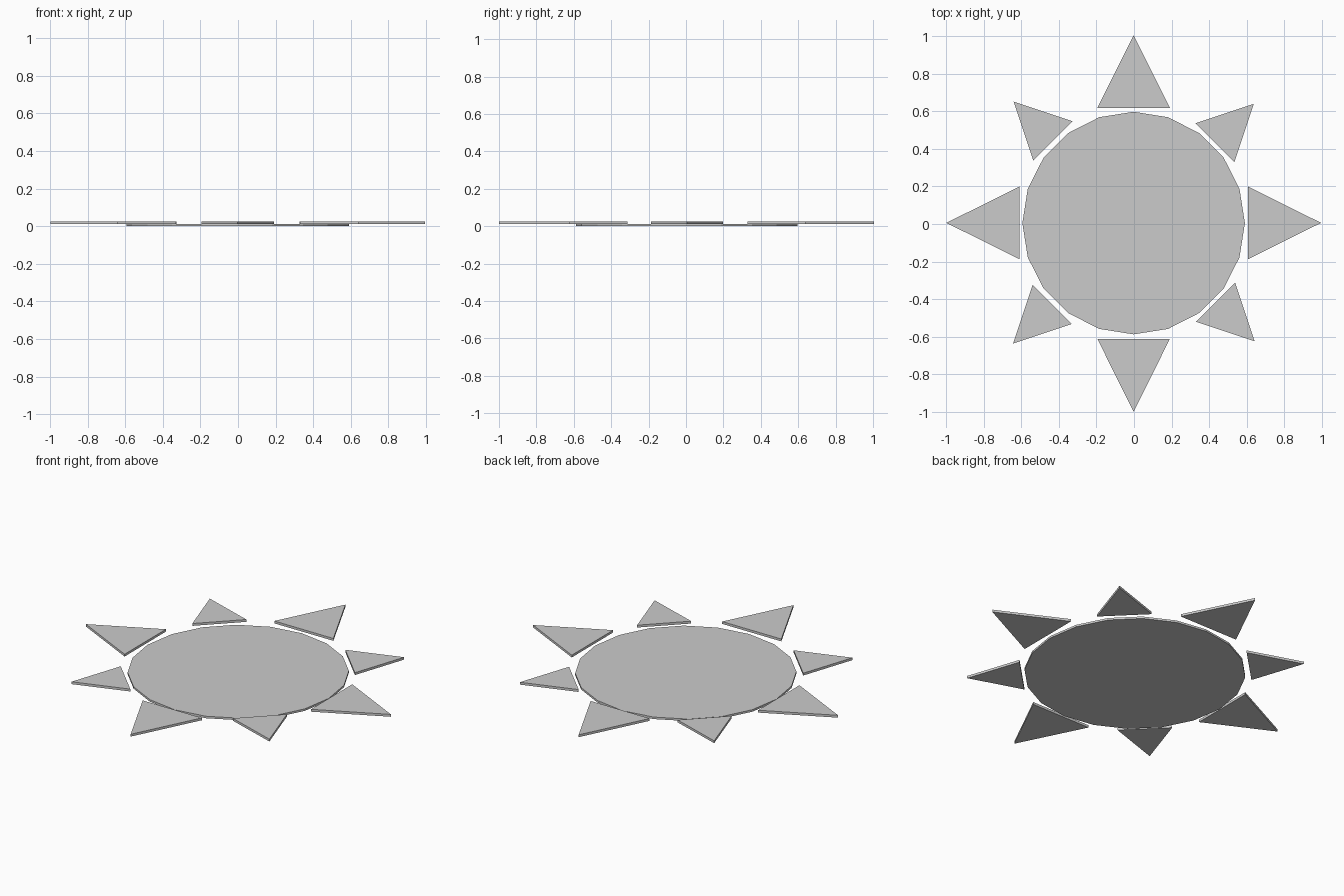
import bpy, bmesh, math

if "Cube" in bpy.data.objects:
    bpy.data.objects.remove(bpy.data.objects["Cube"])


def prism(name, points, z0, z1):
    """Closed flat prism from a counter-clockwise outline."""
    bm = bmesh.new()
    face = bm.faces.new([bm.verts.new((x, y, z0)) for x, y in points])
    ext = bmesh.ops.extrude_face_region(bm, geom=[face], use_keep_orig=True)
    top = [v for v in ext["geom"] if isinstance(v, bmesh.types.BMVert)]
    bmesh.ops.translate(bm, verts=top, vec=(0, 0, z1 - z0))
    bmesh.ops.recalc_face_normals(bm, faces=bm.faces)
    mesh = bpy.data.meshes.new(name)
    bm.to_mesh(mesh)
    bm.free()
    obj = bpy.data.objects.new(name, mesh)
    bpy.context.collection.objects.link(obj)
    return obj


def ray(name, base, angle, length, half_width):
    """Triangular ray pointing outward from the middle of its base."""
    a = math.radians(angle)
    c, s = math.cos(a), math.sin(a)
    local = [(0, -half_width), (length, 0), (0, half_width)]
    pts = [(base[0] + x * c - y * s, base[1] + x * s + y * c) for x, y in local]
    return prism(name, pts, 0.011, 0.025)


# Sun disc, 20 sides
CX, CY = -0.002, 0.005
steps = [math.tau * i / 20 for i in range(20)]
prism("sun_disc", [(CX + 0.592 * math.cos(t), CY + 0.592 * math.sin(t)) for t in steps],
      0.0, 0.012)

# Four large rays on the axes
for name, base, angle in [("right", (0.607, 0.006), 0), ("back", (-0.002, 0.617), 90),
                          ("left", (-0.61, 0.006), 180), ("front", (-0.002, -0.611), 270)]:
    ray("large_ray_" + name, base, angle, 0.388, 0.193)

# Four small rays on the diagonals
for name, base, angle in [("back_right", (0.430, 0.432), 45), ("back_left", (-0.432, 0.443), 135),
                          ("front_left", (-0.435, -0.428), 225), ("front_right", (0.434, -0.416), 315)]:
    ray("small_ray_" + name, base, angle, 0.294, 0.147)
